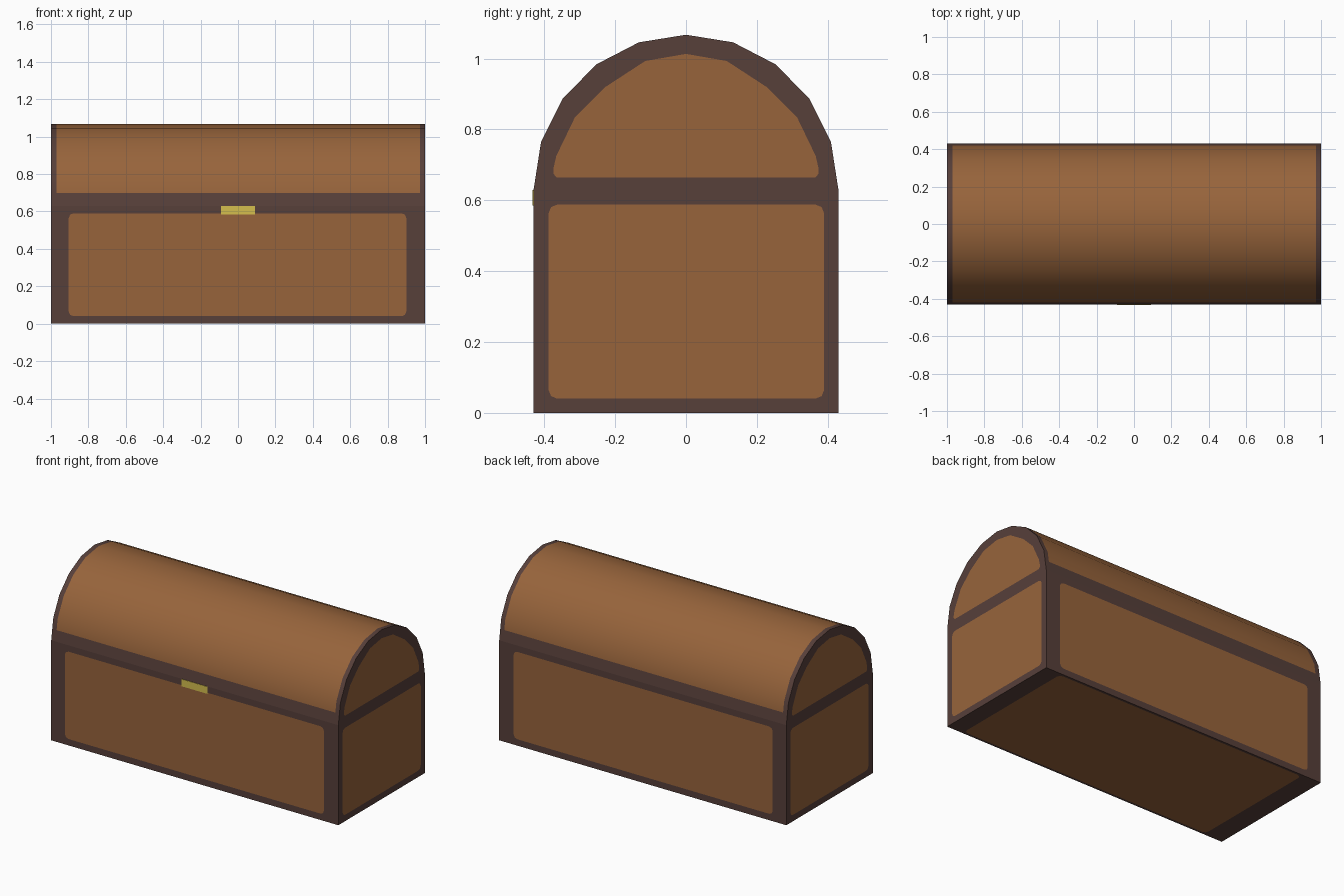
import bpy, bmesh, math
from mathutils import Vector

if "Cube" in bpy.data.objects:
    bpy.data.objects.remove(bpy.data.objects["Cube"])

W, D, SEAM, RISE = 1.0, 0.43, 0.63, 0.437


def material(name, rgb):
    m = bpy.data.materials.new(name)
    m.diffuse_color = (*rgb, 1)
    m.use_nodes = True
    m.node_tree.nodes["Principled BSDF"].inputs["Base Color"].default_value = m.diffuse_color
    return m


DARK = material("dark trim", (0.095, 0.050, 0.042))
WOOD = material("brown wood", (0.310, 0.127, 0.044))
BRASS = material("yellow brass", (0.665, 0.520, 0.076))


def rounded_rect(u0, u1, v0, v1, r=0.025):
    pts = []
    for cu, cv, start in ((u1 - r, v1 - r, 0), (u0 + r, v1 - r, 90),
                          (u0 + r, v0 + r, 180), (u1 - r, v0 + r, 270)):
        for step in (0, 45, 90):
            a = math.radians(start + step)
            pts.append((cu + r * math.cos(a), cv + r * math.sin(a)))
    return pts


def framed_face(bm, outer, inner, place, normal):
    """Dark rim between two outlines, with a flush wooden panel inside."""
    edges = []
    for pts in (outer, inner):
        vs = [bm.verts.new(place(u, v)) for u, v in pts]
        edges += [bm.edges.new((vs[i - 1], vs[i])) for i in range(len(vs))]
    bmesh.ops.triangle_fill(bm, use_beauty=True, edges=edges, normal=Vector(normal))
    bm.faces.new(vs).material_index = 1


def finish(name, bm, mats):
    bmesh.ops.remove_doubles(bm, verts=bm.verts, dist=0.0005)
    bmesh.ops.recalc_face_normals(bm, faces=bm.faces)
    me = bpy.data.meshes.new(name)
    bm.to_mesh(me)
    bm.free()
    for m in mats:
        me.materials.append(m)
    ob = bpy.data.objects.new(name, me)
    bpy.context.collection.objects.link(ob)
    return ob


def rect(u, v0, v1):
    return [(-u, v0), (u, v0), (u, v1), (-u, v1)]


# Chest body: four framed sides, framed underside, plain top
bm = bmesh.new()
for s in (-1, 1):
    framed_face(bm, rect(W, 0, SEAM), rounded_rect(-0.905, 0.9, 0.04, 0.59),
                lambda u, v: (u, s * D, v), (0, s, 0))
    framed_face(bm, rect(D, 0, SEAM), rounded_rect(-0.388, 0.39, 0.04, 0.588),
                lambda u, v: (s * W, u, v), (s, 0, 0))
framed_face(bm, rect(W, -D, D), rounded_rect(-0.87, 0.89, -0.415, 0.415),
            lambda u, v: (u, v, 0), (0, 0, -1))
bm.faces.new([bm.verts.new((u, v, SEAM)) for u, v in rect(W, -D, D)])
finish("chest_body", bm, [DARK, WOOD])

# Arched lid: ten-sided half round, split where the trim meets the wood
arch = [(D * math.cos(math.pi * i / 10), SEAM + RISE * math.sin(math.pi * i / 10))
        for i in range(11)]
trim = ((arch[0][0] + arch[1][0]) / 2, (arch[0][1] + arch[1][1]) / 2)
profile = [arch[0], trim] + arch[1:10] + [(-trim[0], trim[1]), arch[10]]
bm = bmesh.new()
columns = [[bm.verts.new((x, y, z)) for y, z in profile] for x in (-W, -0.97, 0.972, W)]
n = len(profile)
for c in range(3):
    a, b = columns[c], columns[c + 1]
    for i in range(n):
        j = (i + 1) % n
        f = bm.faces.new((a[i], a[j], b[j], b[i]))
        f.material_index = int(c == 1 and 1 <= i <= n - 3)

# Framed lid ends
half = [(0.365, 0.664), (0.374, 0.675), (0.374, 0.69), (0.366, 0.725), (0.313, 0.835),
        (0.23, 0.918), (0.115, 0.993)]
panel = half + [(0, 1.013)] + [(-y, z) for y, z in reversed(half)]
for s in (-1, 1):
    framed_face(bm, profile, panel, lambda u, v: (s * W, u, v), (s, 0, 0))
lid = finish("arched_lid", bm, [DARK, WOOD])
bpy.context.view_layer.objects.active = lid
lid.select_set(True)
bpy.ops.object.shade_smooth_by_angle(angle=math.radians(30))

# Brass lock plate on the front
bm = bmesh.new()
bmesh.ops.create_cube(bm, size=1)
for v in bm.verts:
    v.co = (v.co.x * 0.18, -D + v.co.y * 0.006, 0.607 + v.co.z * 0.045)
finish("lock_plate", bm, [BRASS])
